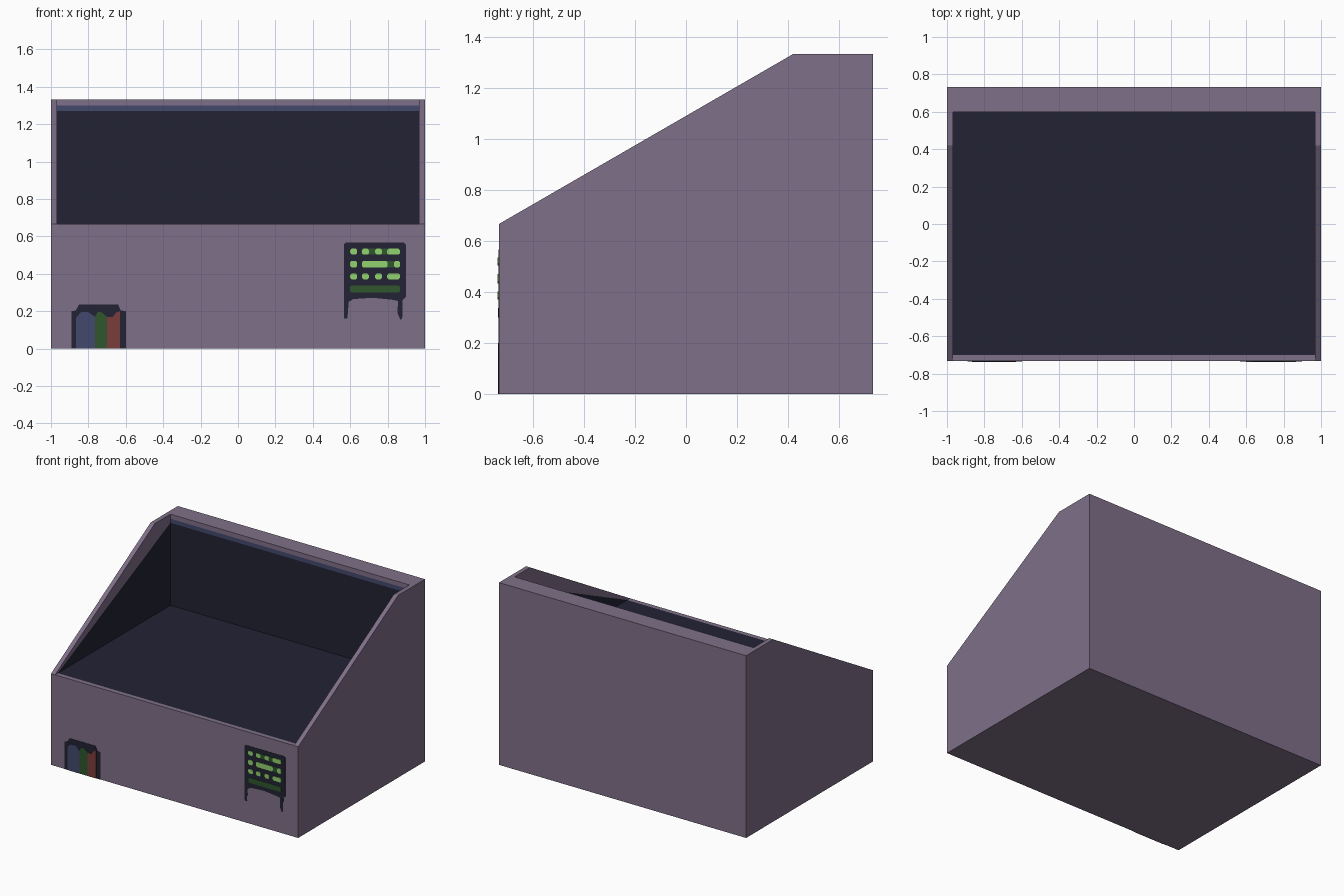
import bpy, bmesh
from mathutils import Vector

if "Cube" in bpy.data.objects:
    bpy.data.objects.remove(bpy.data.objects["Cube"])

HX, HY, IN = 1.0, 0.733, 0.967        # half width, half depth, inner half width
FLOOR, TOP, BACK = 0.667, 1.333, 0.60  # inner floor, top, inner back wall


def material(name, rgb):
    m = bpy.data.materials.new(name)
    lin = [((c / 255 + 0.055) / 1.055) ** 2.4 for c in rgb]
    m.diffuse_color = (*lin, 1)
    m.use_nodes = True
    m.node_tree.nodes["Principled BSDF"].inputs["Base Color"].default_value = m.diffuse_color
    return m


MATS = {n: material(n, c) for n, c in {
    "dusty_purple": (127, 112, 137), "dark_navy": (34, 34, 52),
    "slate_blue": (67, 73, 110), "dark_green": (46, 86, 46),
    "brick_red": (122, 61, 59), "bright_green": (145, 210, 110)}.items()}


def finish(name, bm, mats):
    me = bpy.data.meshes.new(name)
    bm.to_mesh(me)
    bm.free()
    for m in mats:
        me.materials.append(MATS[m])
    ob = bpy.data.objects.new(name, me)
    bpy.context.collection.objects.link(ob)
    return ob


def prism(pts, axis, a, b):
    """Extrude a 2D outline along x (points are y,z) or y (points are x,z)."""
    bm = bmesh.new()
    pos = lambda p, t: (t, p[0], p[1]) if axis == "x" else (p[0], t, p[1])
    f = bm.faces.new([bm.verts.new(pos(p, a)) for p in pts])
    ext = bmesh.ops.extrude_face_region(bm, geom=[f])["geom"]
    shift = Vector(pos((0, 0), b - a))
    bmesh.ops.translate(bm, vec=shift, verts=[v for v in ext if isinstance(v, bmesh.types.BMVert)])
    bmesh.ops.recalc_face_normals(bm, faces=bm.faces)
    return bm


def cut(bm, co, no):
    bmesh.ops.bisect_plane(bm, geom=bm.verts[:] + bm.edges[:] + bm.faces[:],
                           plane_co=co, plane_no=no)


# Central body: front block, flush floor and thick back wall
bm = prism([(-HY, 0), (HY, 0), (HY, TOP), (BACK, TOP), (BACK, FLOOR), (-HY, FLOOR)], "x", -IN, IN)
for z in (1.27, 1.30):
    cut(bm, (0, 0, z), (0, 0, 1))
cut(bm, (0, -0.70, 0), (0, 1, 0))
bm.normal_update()
for f in bm.faces:
    c = f.calc_center_median()
    if abs(c.y - BACK) < 0.001 and abs(f.normal.y) > 0.9:       # inner back wall bands
        f.material_index = 1 if c.z < 1.27 else 2 if c.z < 1.30 else 0
    elif abs(c.z - FLOOR) < 0.001 and f.normal.z > 0.9 and c.y > -0.70:
        f.material_index = 1                                     # floor
bmesh.ops.delete(bm, geom=[f for f in bm.faces if abs(f.normal.x) > 0.9], context="FACES_ONLY")
finish("body", bm, ["dusty_purple", "dark_navy", "slate_blue"])

# Sloped side walls, with a dark lower lining on the inner face
outline = [(-HY, 0), (HY, 0), (HY, TOP), (0.42, TOP), (-HY, FLOOR)]
line_co, line_no = Vector((0, -0.70, FLOOR)), Vector((0, -0.603, 1.30))
for side, s in (("left", -1), ("right", 1)):
    bm = prism(outline, "x", s * IN, s * HX)
    cut(bm, line_co, line_no)
    bm.normal_update()
    for f in bm.faces:
        c = f.calc_center_median()
        if abs(c.x - s * IN) < 0.001 and (c - line_co).dot(line_no) < 0:
            f.material_index = 1
    finish(side + "_wall", bm, ["dusty_purple", "dark_navy"])


# Thin painted plates on the front face
def plate(name, pts, mat, layer):
    finish(name, prism(pts, "y", -HY + 0.001, -HY - 0.002 * layer), [mat])


def rect(x0, x1, z0, z1, b=0.0):
    if not b:
        return [(x0, z0), (x1, z0), (x1, z1), (x0, z1)]
    return [(x0 + b, z0), (x1 - b, z0), (x1, z0 + b), (x1, z1 - b),
            (x1 - b, z1), (x0 + b, z1), (x0, z1 - b), (x0, z0 + b)]


# Display panel with ragged hanging ends
plate("display_panel", [(0.567, 0.16), (0.585, 0.16), (0.592, 0.25), (0.615, 0.265), (0.72, 0.272),
                        (0.82, 0.262), (0.855, 0.255), (0.853, 0.19), (0.868, 0.155), (0.878, 0.16),
                        (0.88, 0.26), (0.897, 0.275), (0.897, 0.558), (0.888, 0.567),
                        (0.576, 0.567), (0.567, 0.558)], "dark_navy", 1)
plate("display_bar", rect(0.60, 0.866, 0.30, 0.337, 0.006), "dark_green", 2)
plate("display_dim_top", rect(0.66, 0.80, 0.503, 0.535), "dark_green", 2)
plate("display_dim_middle", rect(0.79, 0.835, 0.433, 0.47), "dark_green", 2)
four = [(0.60, 0.637), (0.663, 0.70), (0.733, 0.77), (0.797, 0.866)]
rows = [(0.503, 0.535, four), (0.433, 0.47, [(0.60, 0.637), (0.663, 0.80), (0.833, 0.866)]),
        (0.37, 0.402, four)]
for r, (z0, z1, spans) in enumerate(rows):
    for i, (x0, x1) in enumerate(spans):
        plate(f"display_light_{r}_{i}", rect(x0, x1, z0, z1, 0.008), "bright_green", 3)

# Small hatch with three coloured strips
plate("hatch_frame", [(-0.89, 0), (-0.60, 0), (-0.60, 0.20), (-0.628, 0.205), (-0.64, 0.235),
                      (-0.85, 0.235), (-0.867, 0.205), (-0.89, 0.20)], "dark_navy", 1)
plate("hatch_blue_strip", [(-0.865, 0), (-0.765, 0), (-0.765, 0.17), (-0.80, 0.195),
                           (-0.84, 0.195), (-0.865, 0.165)], "slate_blue", 2)
plate("hatch_green_strip", [(-0.765, 0), (-0.70, 0), (-0.70, 0.17), (-0.73, 0.195),
                            (-0.75, 0.195), (-0.765, 0.17)], "dark_green", 2)
plate("hatch_red_strip", [(-0.70, 0), (-0.632, 0), (-0.632, 0.20), (-0.65, 0.195),
                          (-0.67, 0.17), (-0.70, 0.17)], "brick_red", 2)
